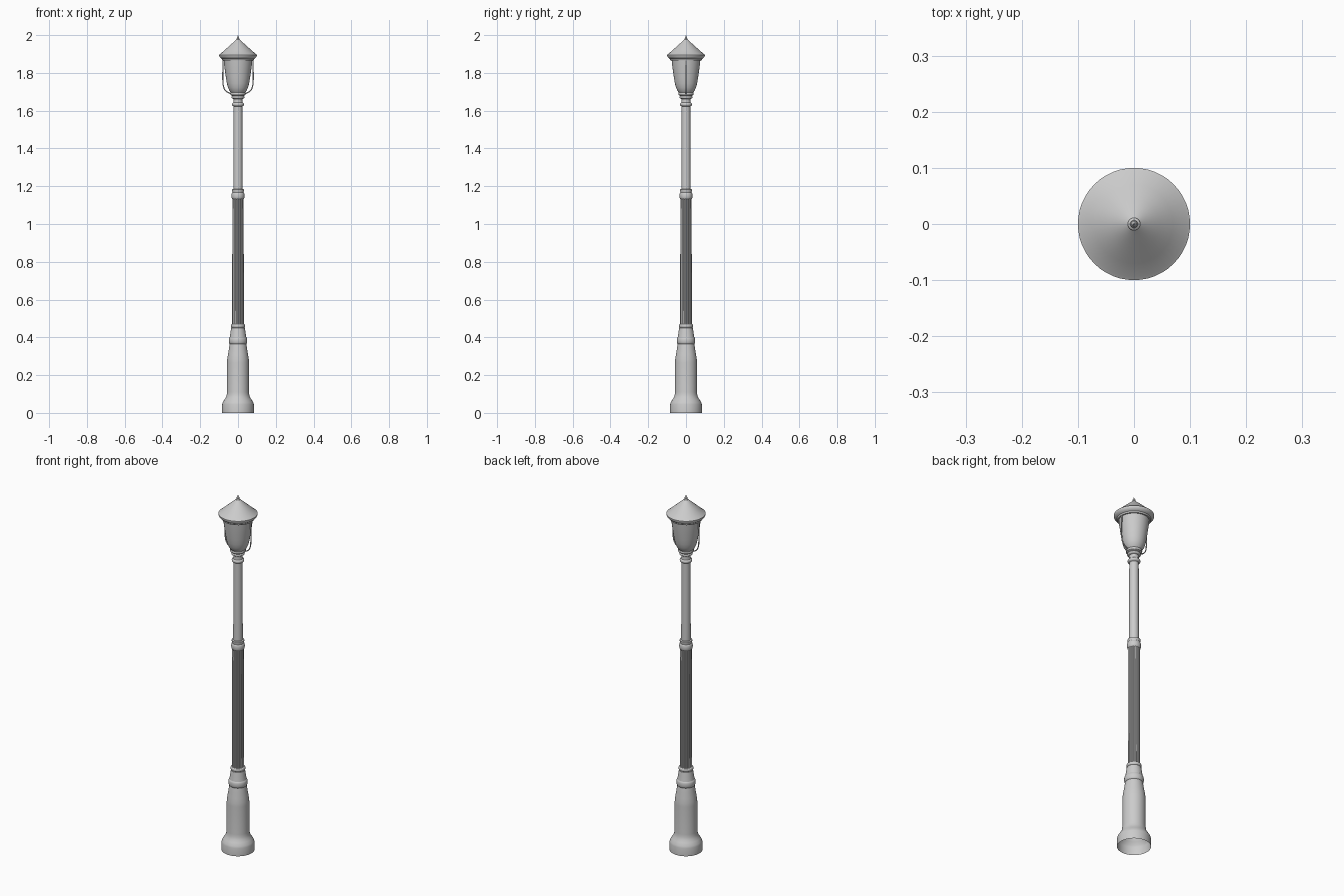
import bpy, bmesh, math

if "Cube" in bpy.data.objects:
    bpy.data.objects.remove(bpy.data.objects["Cube"])

def finish(name, bm, angle=35):
    bmesh.ops.recalc_face_normals(bm, faces=bm.faces[:])
    me = bpy.data.meshes.new(name)
    bm.to_mesh(me)
    bm.free()
    ob = bpy.data.objects.new(name, me)
    bpy.context.collection.objects.link(ob)
    bpy.ops.object.select_all(action='DESELECT')
    bpy.context.view_layer.objects.active = ob
    ob.select_set(True)
    bpy.ops.object.shade_smooth_by_angle(angle=math.radians(angle))
    return ob

def lathe(name, profile, n=48, flute=0.0):
    """Revolve (radius, z) points; flute pulls in every other group of columns."""
    bm = bmesh.new()
    rings = []
    for r, z in profile:
        ring = []
        for i in range(n):
            a = 2 * math.pi * i / n
            k = r - flute * (i % 4 in (1, 2))
            ring.append(bm.verts.new((k * math.cos(a), k * math.sin(a), z)))
        rings.append(ring)
    for lo, hi in zip(rings, rings[1:]):
        for i in range(n):
            j = (i + 1) % n
            bm.faces.new((lo[i], lo[j], hi[j], hi[i]))
    return finish(name, bm)

def bead(r, z, h, bulge, steps=6):
    """Half-round moulding points."""
    return [(r + bulge * math.sin(math.pi * i / steps),
             z + h * (0.5 - 0.5 * math.cos(math.pi * i / steps))) for i in range(steps + 1)]

# Flared pedestal, open underneath
lathe("pedestal", [(.084, 0), (.084, .045), (.081, .055), (.072, .07), (.064, .082), (.06, .095),
                   (.058, .11), (.058, .265), (.057, .285), (.053, .31), (.048, .34), (.045, .36)]
      + bead(.044, .365, .035, .005)
      + [(.043, .405), (.040, .425), (.036, .45)] + bead(.034, .452, .018, .004) + [(.028, .47)])

# Fluted lower shaft and its collar
lathe("lower_shaft", [(.031, .465), (.030, 1.14)], 64, .0025)
lathe("shaft_collar", [(.027, 1.13)] + bead(.030, 1.132, .035, .005)
      + [(.030, 1.17), (.032, 1.175), (.032, 1.183), (.024, 1.185)])

# Upper shaft with neck mouldings
lathe("upper_shaft", [(.0245, 1.18), (.0235, 1.625)])
lathe("neck", [(.023, 1.622)] + bead(.027, 1.625, .016, .005)
      + [(.025, 1.643), (.023, 1.655), (.025, 1.663)] + bead(.030, 1.665, .012, .004)
      + [(.031, 1.679)] + bead(.037, 1.682, .014, .004) + [(.037, 1.698), (0.0005, 1.698)])

# Lantern bowl
lathe("lantern_glass", [(.037, 1.695), (.045, 1.705), (.053, 1.722), (.059, 1.745),
                        (.064, 1.775), (.069, 1.81), (.073, 1.84), (.076, 1.868)])

# Roof with stepped rim and finial
lathe("roof", [(.0005, 1.866), (.083, 1.866), (.085, 1.874), (.092, 1.878), (.097, 1.884),
               (.1, 1.89), (.1, 1.896), (.094, 1.9), (.07, 1.921), (.045, 1.944), (.022, 1.964), (.012, 1.973)])
lathe("finial", [(.012, 1.972), (.011, 1.976), (.006, 1.979)] + bead(.005, 1.980, .007, .002)
      + [(.004, 1.99), (.0003, 2.0)], 24)

# Curved side brackets
for side, label in ((1, "right"), (-1, "left")):
    cu = bpy.data.curves.new("bracket", 'CURVE')
    cu.dimensions = '3D'
    cu.bevel_depth = .003
    cu.bevel_resolution = 2
    sp = cu.splines.new('NURBS')
    pts = [(.079, 1.87), (.080, 1.83), (.081, 1.78), (.080, 1.735), (.071, 1.708), (.055, 1.695), (.036, 1.69)]
    sp.points.add(len(pts) - 1)
    for p, (x, z) in zip(sp.points, pts):
        p.co = (side * x, 0, z, 1)
    sp.use_endpoint_u = True
    sp.order_u = 4
    sp.resolution_u = 4
    ob = bpy.data.objects.new("lantern_bracket_" + label, cu)
    bpy.context.collection.objects.link(ob)
